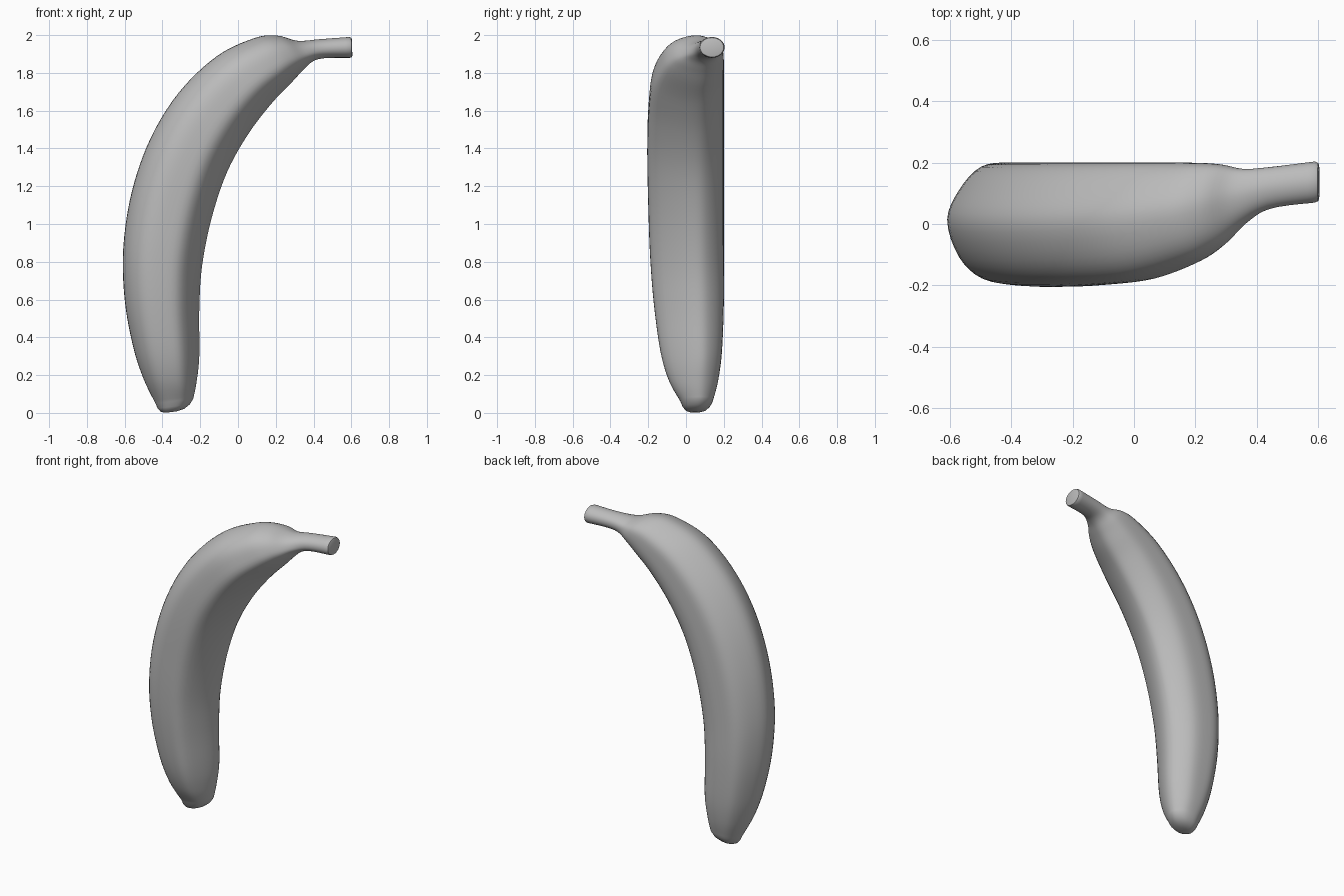
import bpy, bmesh, math
from mathutils import Vector

cube = bpy.data.objects.get("Cube")
if cube:
    bpy.data.objects.remove(cube, do_unlink=True)

SIDES = 48   # vertices around each ring
STEPS = 5    # rings between neighbouring stations

# Stations from blossom tip to stem:
# outer x, outer z, inner x, inner z, front y, back y
STATIONS = [
    (-.437, .05, -.237, .075, -.03, .142),
    (-.50, .18, -.22, .16, -.09, .17),
    (-.555, .35, -.205, .3, -.135, .19),
    (-.60, .60, -.205, .55, -.17, .2),
    (-.607, .88, -.19, .78, -.19, .2),
    (-.56, 1.18, -.14, 1.03, -.2, .2),
    (-.46, 1.46, -.06, 1.27, -.205, .2),
    (-.31, 1.70, .05, 1.47, -.2, .2),
    (-.11, 1.89, .175, 1.635, -.18, .2),
    (.09, 1.985, .28, 1.745, -.127, .2),
    (.21, 1.997, .34, 1.81, -.072, .195),
    (.315, 1.97, .395, 1.86, .0, .18),
    (.43, 1.978, .46, 1.878, .05, .186),
    (.588, 1.99, .592, 1.88, .07, .204),
]

# Ridged cross-section: (depth from outer to inner edge, side from front to back)
SECTION = [(0, .03), (.09, -.58), (.26, -.93), (.5, -1), (.73, -.9), (.91, -.34),
           (1, .25), (.94, .62), (.75, .94), (.5, 1), (.27, .93), (.1, .55)]


def spline(p, q, r, s, t):
    """Catmull-Rom blend between q and r."""
    return tuple(.5 * (2 * b + (c - a) * t + (2 * a - 5 * b + 4 * c - d) * t * t
                       + (3 * b - a - 3 * c + d) * t ** 3)
                 for a, b, c, d in zip(p, q, r, s))


def section_point(f):
    """Smooth point on the closed cross-section, f in 0..1."""
    n = len(SECTION)
    i, t = divmod(f * n, 1)
    return spline(*(SECTION[(int(i) + k) % n] for k in (-1, 0, 1, 2)), t)


def make_ring(bm, station, roundness, shrink=1, push=Vector()):
    ox, oz, ix, iz, front, back = station
    outer, inner = Vector((ox, 0, oz)), Vector((ix, 0, iz))
    centre = (outer + inner) / 2 + Vector((0, (front + back) / 2, 0))
    verts = []
    for k in range(SIDES):
        u, v = section_point(k / SIDES)
        a = math.tau * k / SIDES
        u = (2 * u - 1) * (1 - roundness) - math.cos(a) * roundness
        v = v * (1 - roundness) - math.sin(a) * roundness
        offset = (inner - outer) / 2 * u + Vector((0, (back - front) / 2 * v, 0))
        verts.append(bm.verts.new(centre + offset * shrink + push))
    return verts


bm = bmesh.new()
rings = []
last = len(STATIONS) - 1

# Rounded blossom tip, leaning to the outer side
for shrink, lean, drop in ((.3, .018, .058), (.62, .01, .049), (.85, .003, .028)):
    rings.append(make_ring(bm, STATIONS[0], .5, shrink, Vector((-lean, -lean / 2, -drop))))

# Curved body and stem
for i in range(last):
    near = [STATIONS[min(max(i + k, 0), last)] for k in (-1, 0, 1, 2)]
    for j in range(STEPS):
        where = i + j / STEPS
        roundness = max(.5 - where * .25, (where - 8) / 5, 0)
        rings.append(make_ring(bm, spline(*near, j / STEPS), min(roundness, .9)))

# Cut stem end with a softened rim
for shrink, push in ((1, 0), (.93, .011), (.8, .014)):
    rings.append(make_ring(bm, STATIONS[-1], .9, shrink, Vector((push, 0, 0))))

# Skin the rings and cap both ends
for a, b in zip(rings, rings[1:]):
    for k in range(SIDES):
        n = (k + 1) % SIDES
        bm.faces.new((a[k], a[n], b[n], b[k]))
bm.faces.new(rings[0])
bm.faces.new(rings[-1])
bmesh.ops.recalc_face_normals(bm, faces=bm.faces)

mesh = bpy.data.meshes.new("banana")
bm.to_mesh(mesh)
bm.free()
banana = bpy.data.objects.new("banana", mesh)
bpy.context.collection.objects.link(banana)

# Plain grey skin
grey = bpy.data.materials.new("plain grey")
grey.use_nodes = True
colour = (.5, .5, .5, 1)
grey.diffuse_color = colour
grey.node_tree.nodes["Principled BSDF"].inputs["Base Color"].default_value = colour
mesh.materials.append(grey)

bpy.ops.object.select_all(action="DESELECT")
banana.select_set(True)
bpy.context.view_layer.objects.active = banana
bpy.ops.object.shade_smooth_by_angle(angle=math.radians(40))
